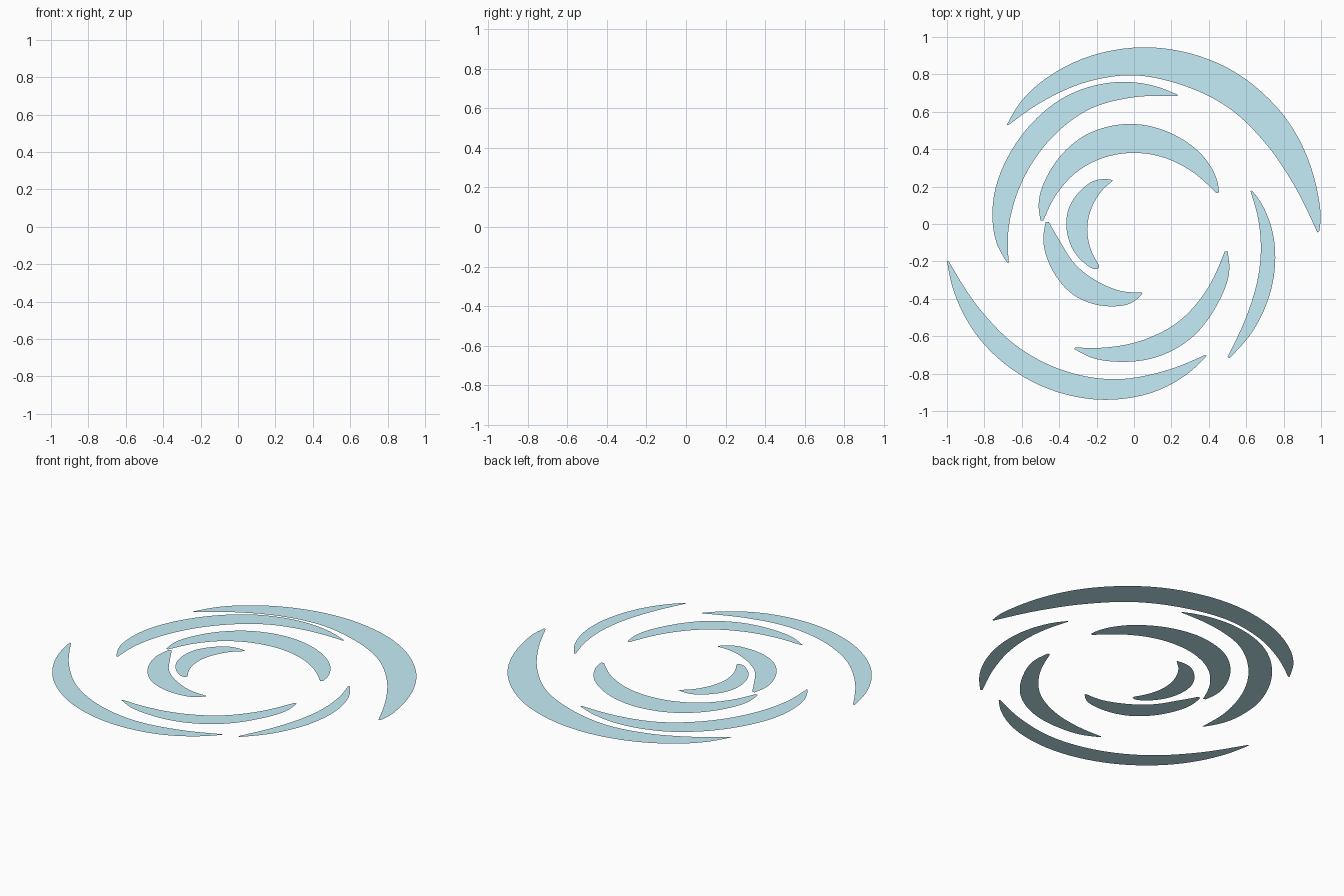
import bpy, bmesh
from mathutils import Vector
from mathutils.geometry import interpolate_bezier

if "Cube" in bpy.data.objects:
    bpy.data.objects.remove(bpy.data.objects["Cube"])

mat = bpy.data.materials.new("pale_blue")
mat.diffuse_color = (0.56, 0.85, 0.93, 1)
mat.use_nodes = True
mat.node_tree.nodes["Principled BSDF"].inputs["Base Color"].default_value = mat.diffuse_color
STEP = 0.004   # tiny height between stacked blades


def smooth_arc(pts, steps=8):
    """Smooth curve through the points, spacing-aware tangents."""
    p = [Vector((x, y, 0)) for x, y in pts]
    slopes = []
    for i in range(1, len(p) - 1):
        a, b = p[i] - p[i - 1], p[i + 1] - p[i]
        la, lb = a.length, b.length
        slopes.append((a / la * lb + b / lb * la) / (la + lb))
    first = (p[1] - p[0]).normalized() * 1.5 - slopes[0] * 0.5
    last = (p[-1] - p[-2]).normalized() * 1.5 - slopes[-1] * 0.5
    slopes = [first] + slopes + [last]
    out = []
    for i in range(len(p) - 1):
        h = (p[i + 1] - p[i]).length / 3
        seg = interpolate_bezier(p[i], p[i] + slopes[i] * h,
                                 p[i + 1] - slopes[i + 1] * h, p[i + 1], steps + 1)
        out += seg[:-1]
    return out + [p[-1]]


def crescent(name, level, outer, inner):
    """Flat blade: outer edge tip to tip, inner edge back again (blunt tips)."""
    loop = smooth_arc(outer) + smooth_arc(inner)
    bm = bmesh.new()
    face = bm.faces.new([bm.verts.new(v) for v in loop])
    face.normal_update()
    if face.normal.z < 0:
        face.normal_flip()
    bmesh.ops.triangulate(bm, faces=bm.faces[:])
    me = bpy.data.meshes.new(name)
    bm.to_mesh(me)
    bm.free()
    me.materials.append(mat)
    ob = bpy.data.objects.new(name, me)
    ob.location.z = level * STEP
    bpy.context.collection.objects.link(ob)


# Outer ring of blades
crescent("outer_top_blade", 0,
         [(-.68, .53), (-.6, .66), (-.38, .835), (.05, .945), (.5, .835),
          (.83, .54), (.985, .15), (.998, .03), (.99, -.04)],
         [(.98, -.045), (.86, .2), (.72, .41), (.5, .625), (.25, .745),
          (-.015, .795), (-.25, .76), (-.48, .66), (-.67, .53)])
crescent("outer_bottom_blade", 1,
         [(-1, -.2), (-.96, -.37), (-.825, -.615), (-.55, -.84), (-.155, -.94),
          (.14, -.885), (.3, -.79), (.388, -.705)],
         [(.38, -.7), (.165, -.785), (-.11, -.83), (-.4, -.775), (-.63, -.65),
          (-.82, -.46), (-.99, -.2)])

# Middle ring of blades
crescent("middle_left_blade", 2,
         [(.235, .69), (.12, .735), (-.05, .76), (-.35, .69), (-.6, .475),
          (-.755, .1), (-.735, -.1), (-.68, -.205)],
         [(-.67, -.21), (-.67, -.02), (-.61, .2), (-.45, .45),
          (-.235, .615), (-.02, .675), (.23, .683)])
crescent("middle_lower_blade", 3,
         [(.5, -.145), (.51, -.24), (.44, -.44), (.3, -.615), (.11, -.715),
          (-.065, -.737), (-.225, -.715), (-.32, -.668)],
         [(-.315, -.66), (-.15, -.66), (.05, -.62), (.24, -.52), (.38, -.365),
          (.485, -.147)])
crescent("middle_right_blade", 7,
         [(.63, .18), (.675, .12), (.74, -.04), (.755, -.2), (.715, -.41),
          (.63, -.58), (.51, -.718)],
         [(.5, -.71), (.61, -.47), (.66, -.3), (.678, -.15), (.665, .02), (.623, .175)])

# Inner blades
crescent("inner_top_blade", 4,
         [(-.5, .02), (-.51, .1), (-.44, .3), (-.26, .475), (-.02, .535),
          (.22, .475), (.38, .35), (.445, .23), (.455, .17)],
         [(.44, .165), (.31, .28), (.16, .355), (0, .38), (-.16, .355),
          (-.31, .275), (-.41, .165), (-.485, .018)])
crescent("inner_lower_blade", 5,
         [(-.472, .01), (-.485, -.08), (-.44, -.24), (-.315, -.385), (-.135, -.44),
          (-.01, -.42), (.045, -.373)],
         [(.04, -.365), (-.06, -.36), (-.18, -.315), (-.315, -.215), (-.4, -.085),
          (-.455, .01)])
crescent("centre_blade", 6,
         [(-.115, .235), (-.15, .24), (-.21, .232), (-.29, .175), (-.35, .08),
          (-.36, -.03), (-.33, -.13), (-.27, -.205), (-.2, -.24), (-.187, -.235)],
         [(-.187, -.22), (-.225, -.15), (-.25, -.03), (-.225, .09), (-.17, .18),
          (-.117, .228)])
